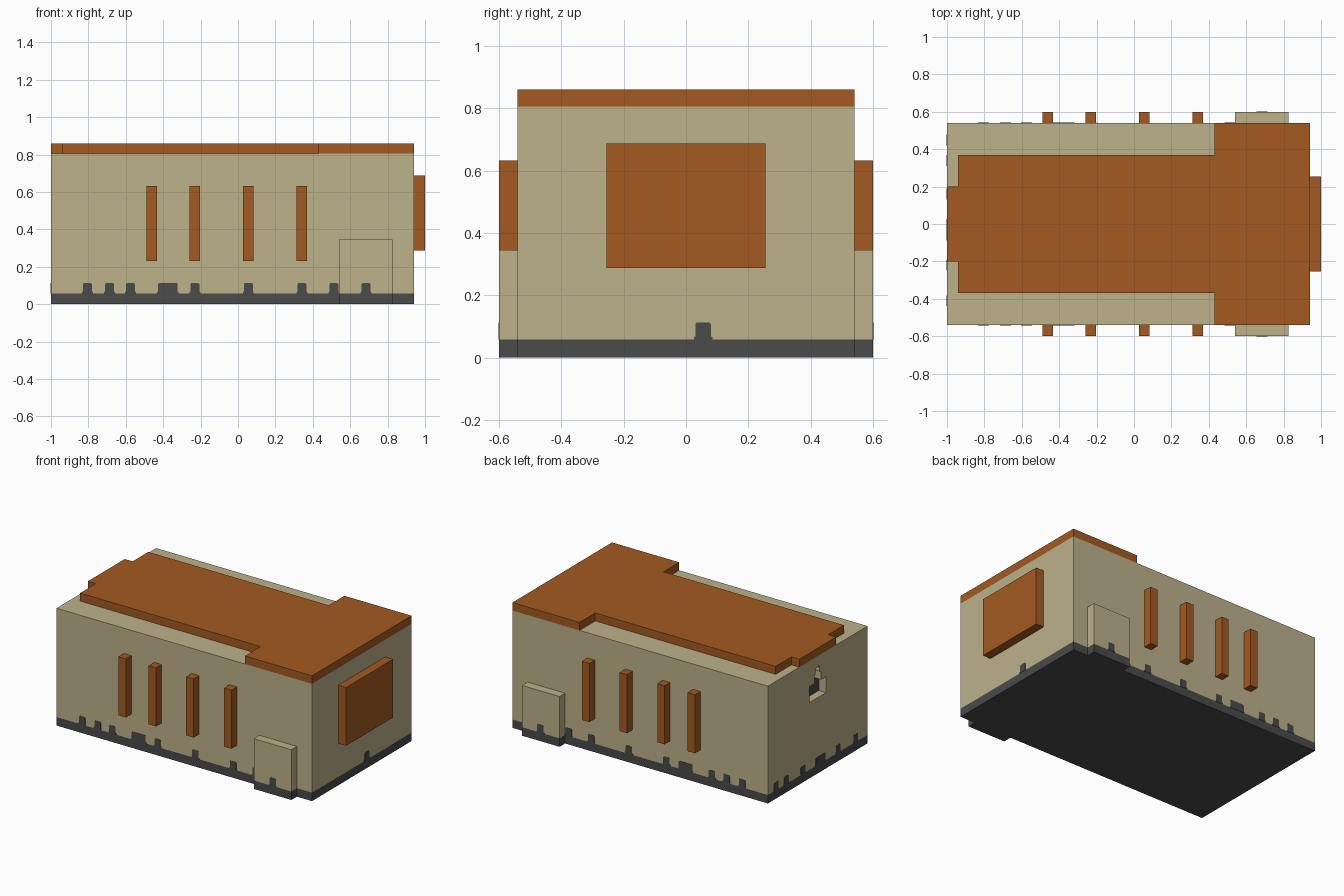
import bpy
import bmesh

cube = bpy.data.objects.get("Cube")
if cube:
    bpy.data.objects.remove(cube, do_unlink=True)


def material(name, rgb):
    m = bpy.data.materials.new(name)
    m.use_nodes = True
    m.diffuse_color = (*rgb, 1)
    m.node_tree.nodes["Principled BSDF"].inputs["Base Color"].default_value = (*rgb, 1)
    return m


SAND = material("sand plaster", (0.51, 0.445, 0.258))
RUST = material("rust orange", (0.367, 0.102, 0.015))
DARK = material("dark grey", (0.069, 0.069, 0.069))


def prism(name, outline, axis, lo, hi, mat):
    """Extrude a 2D outline along an axis between lo and hi."""
    def place(u, v, w):
        return {"x": (w, u, v), "y": (u, w, v), "z": (u, v, w)}[axis]
    bm = bmesh.new()
    face = bm.faces.new([bm.verts.new(place(u, v, lo)) for u, v in outline])
    top = bmesh.ops.extrude_face_region(bm, geom=[face])["geom"]
    shift = place(0, 0, hi - lo)
    bmesh.ops.translate(bm, vec=shift, verts=[g for g in top if isinstance(g, bmesh.types.BMVert)])
    bmesh.ops.recalc_face_normals(bm, faces=bm.faces)
    mesh = bpy.data.meshes.new(name)
    bm.to_mesh(mesh)
    bm.free()
    mesh.materials.append(mat)
    obj = bpy.data.objects.new(name, mesh)
    bpy.context.collection.objects.link(obj)
    return obj


def box(name, x, y, z, mat):
    return prism(name, [(x[0], y[0]), (x[1], y[0]), (x[1], y[1]), (x[0], y[1])], "z", *z, mat)


def mirrored(right):
    """Complete a half outline by mirroring it across the centre line."""
    return right + [(-u, v) for u, v in reversed(right)]


LEFT, RIGHT, SIDE, OUT = -1.0, 0.94, 0.54, 0.6
BASE, EAVE, TOP = 0.058, 0.805, 0.86

# Walls and dark footing
walls = box("walls", (LEFT, RIGHT), (-SIDE, SIDE), (BASE, EAVE), SAND)
box("footing", (LEFT, RIGHT), (-SIDE, SIDE), (0, BASE), DARK)

# Stepped niche cut in the end wall, with a dark back
niche = mirrored([(0.09, 0.52), (0.09, 0.63), (0.035, 0.63), (0.035, 0.69),
                  (0.022, 0.69), (0.022, 0.72), (0.01, 0.735)])
cutter = prism("niche_cutter", niche, "x", LEFT - 0.05, LEFT + 0.06, SAND)
cutter.hide_render = True
mod = walls.modifiers.new("niche", "BOOLEAN")
mod.operation = "DIFFERENCE"
mod.solver = "EXACT"
mod.object = cutter
bpy.context.view_layer.objects.active = walls
bpy.ops.object.modifier_apply(modifier=mod.name)
bpy.data.objects.remove(cutter, do_unlink=True)
prism("niche_back", niche, "x", LEFT + 0.055, LEFT + 0.06, DARK)

# One-piece stepped roof slab
half_roof = [(0.54, 0.94), (0.54, 0.43), (0.37, 0.43), (0.37, -0.94), (0.2, -0.94), (0.2, -1.0)]
roof = [(x, y) for y, x in mirrored(half_roof)]
prism("roof_slab", roof, "z", EAVE, TOP, RUST)

# End panel
box("end_panel", (RIGHT, 1.0), (-0.255, 0.255), (0.287, 0.687), RUST)


def bump(name, axis, centre, width, wall, sign):
    """Small dark crenel painted above the footing."""
    h = width / 2
    shape = [(centre + u, v) for u, v in mirrored(
        [(h + 0.005, BASE), (h + 0.005, 0.065), (h, 0.068), (h, 0.107), (h - 0.005, 0.113)])]
    prism(name, shape, axis, wall - sign * 0.002, wall + sign * 0.002, DARK)


# Long sides: pilasters, porch block and footing bumps
pilasters = [-0.46, -0.23, 0.055, 0.342]
bumps = [-0.805, -0.687, -0.575, -0.375, -0.23, 0.055, 0.342, 0.513]
for label, s in (("front", -1), ("back", 1)):
    depth = sorted((s * SIDE, s * OUT))
    for i, x in enumerate(pilasters):
        box(f"{label}_pilaster_{i + 1}", (x - 0.028, x + 0.028), depth, (0.23, 0.632), RUST)
    box(f"{label}_porch", (0.54, 0.825), depth, (BASE, 0.345), SAND)
    box(f"{label}_porch_footing", (0.54, 0.825), depth, (0, BASE), DARK)
    for i, x in enumerate(bumps):
        bump(f"{label}_bump_{i + 1}", "y", x, 0.105 if i == 3 else 0.048, s * SIDE, s)
    bump(f"{label}_porch_bump", "y", 0.685, 0.048, s * OUT, s)

# Short ends: footing bumps
bump("right_end_bump", "x", 0.055, 0.05, RIGHT, 1)
for i, y in enumerate([0.45, 0.34, 0.16, -0.03, -0.22, -0.41]):
    bump(f"left_end_bump_{i + 1}", "x", y, 0.105 if i == 3 else 0.048, LEFT, -1)
